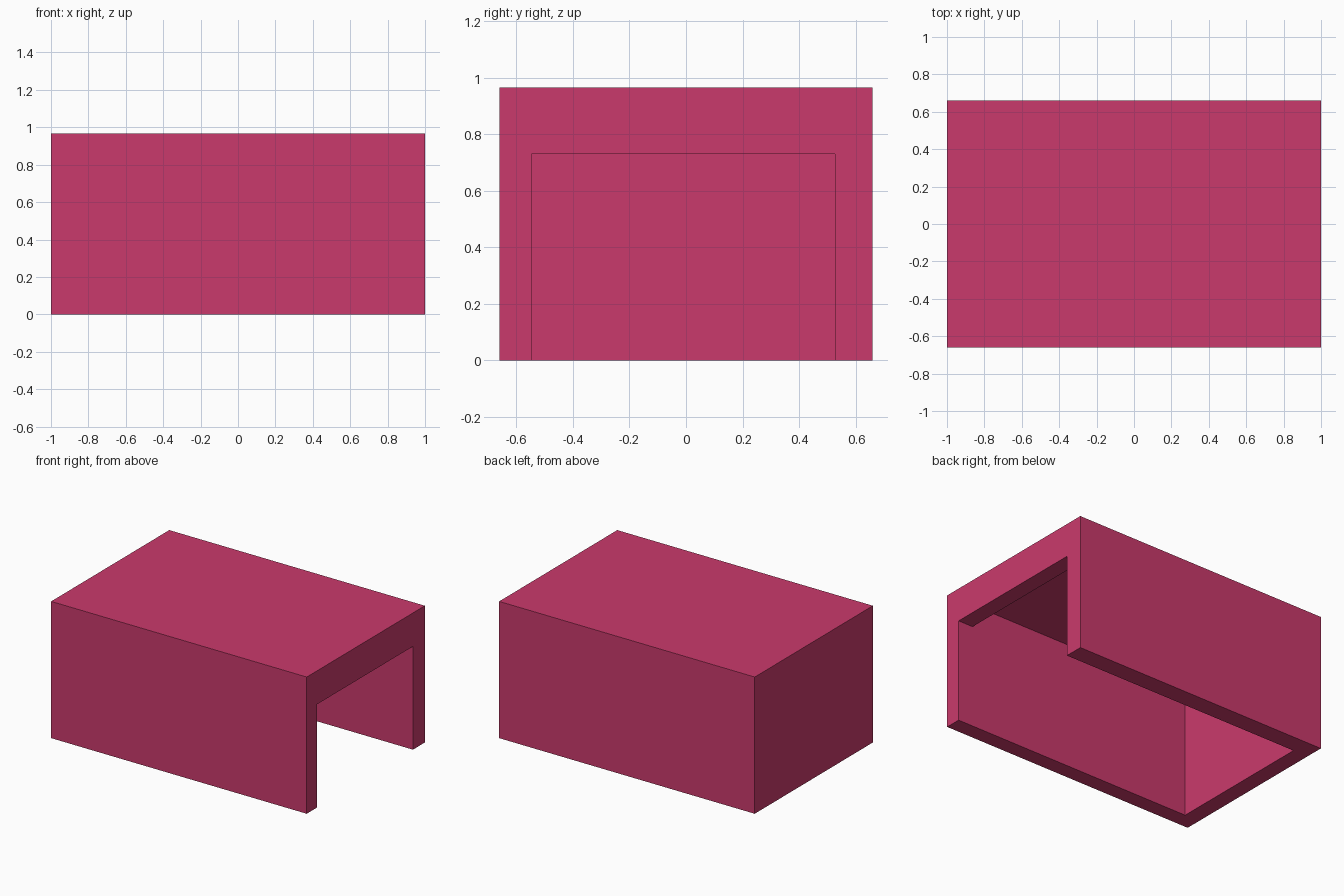
import bpy
import bmesh

if "Cube" in bpy.data.objects:
    bpy.data.objects.remove(bpy.data.objects["Cube"])

# Main dimensions
HALF_X, HALF_Y, HEIGHT = 1.0, 0.66, 0.967
WALL = 0.116                      # front and back wall thickness
CEILING, DOOR_TOP = 0.89, 0.73    # inside roof height, opening height
CAVITY_Y = (-0.547, 0.527)        # inside faces of the long walls

pink = bpy.data.materials.new("raspberry pink")
pink.diffuse_color = (0.591, 0.042, 0.150, 1.0)
pink.use_nodes = True
pink.node_tree.nodes["Principled BSDF"].inputs["Base Color"].default_value = pink.diffuse_color


def extrude_profile(name, points_xz, y0, y1):
    """Solid made from an x-z outline swept along y."""
    bm = bmesh.new()
    face = bm.faces.new([bm.verts.new((x, y0, z)) for x, z in points_xz])
    swept = bmesh.ops.extrude_face_region(bm, geom=[face])["geom"]
    verts = [g for g in swept if isinstance(g, bmesh.types.BMVert)]
    bmesh.ops.translate(bm, verts=verts, vec=(0, y1 - y0, 0))
    bmesh.ops.recalc_face_normals(bm, faces=bm.faces)
    mesh = bpy.data.meshes.new(name)
    bm.to_mesh(mesh)
    bm.free()
    mesh.materials.append(pink)
    obj = bpy.data.objects.new(name, mesh)
    bpy.context.collection.objects.link(obj)
    return obj


# Outer block
shell = extrude_profile(
    "open_shell",
    [(-HALF_X, 0), (HALF_X, 0), (HALF_X, HEIGHT), (-HALF_X, HEIGHT)],
    -HALF_Y, HALF_Y)

# Room open at the bottom, with a lower doorway through the right end
inner = HALF_X - WALL
cutter = extrude_profile(
    "cavity_cutter",
    [(-inner, -0.2), (HALF_X + 0.2, -0.2), (HALF_X + 0.2, DOOR_TOP),
     (inner, DOOR_TOP), (inner, CEILING), (-inner, CEILING)],
    *CAVITY_Y)
cutter.hide_render = True
cutter.display_type = 'WIRE'

cut = shell.modifiers.new("cavity", 'BOOLEAN')
cut.operation = 'DIFFERENCE'
cut.solver = 'EXACT'
cut.object = cutter
